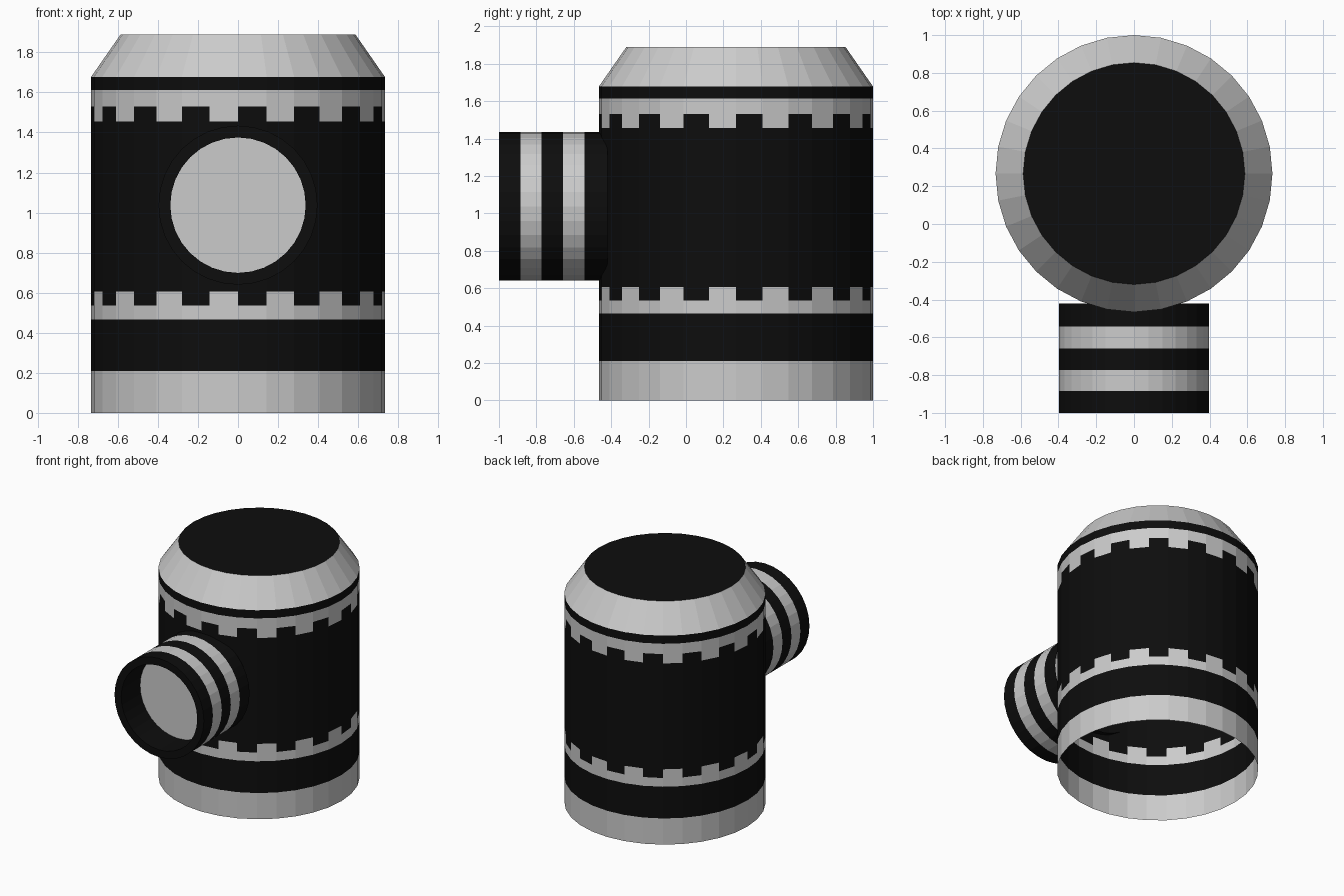
import bpy, bmesh
from math import cos, sin, tau, pi
from mathutils import Matrix

if "Cube" in bpy.data.objects:
    bpy.data.objects.remove(bpy.data.objects["Cube"])

SIDES = 32
black = bpy.data.materials.new("black")
black.diffuse_color = (0.004, 0.004, 0.004, 1)
black.use_nodes = True
black.node_tree.nodes["Principled BSDF"].inputs["Base Color"].default_value = black.diffuse_color

# local z runs along each part's axis
BODY = Matrix.Translation((0, 0.267, 0))
PIPE = Matrix.Translation((0, -1, 1.037)) @ Matrix.Rotation(-pi / 2, 4, 'X')


def shell(name, strips, frame, is_black=False, cap=False):
    """Each strip is (profile of (radius, z), step): step 'all', 'even' or 'odd' sides."""
    bm = bmesh.new()
    for profile, step in strips:
        rings = [[bm.verts.new((r * cos(tau * i / SIDES), r * sin(tau * i / SIDES), z))
                  for i in range(SIDES)] for r, z in profile]
        for low, high in zip(rings, rings[1:]):
            for i in range(SIDES):
                if step == 'all' or (i % 2 == 0) == (step == 'even'):
                    j = (i + 1) % SIDES
                    bm.faces.new((low[i], low[j], high[j], high[i]))
        if cap:
            bm.faces.new(rings[-1])
    bmesh.ops.remove_doubles(bm, verts=bm.verts, dist=1e-4)
    bmesh.ops.delete(bm, geom=[v for v in bm.verts if not v.link_faces], context='VERTS')
    bm.transform(frame)
    mesh = bpy.data.meshes.new(name)
    bm.to_mesh(mesh)
    bm.free()
    if is_black:
        mesh.materials.append(black)
    obj = bpy.data.objects.new(name, mesh)
    bpy.context.collection.objects.link(obj)


def disc(name, r, z, frame, is_black=False, flip=False):
    bm = bmesh.new()
    bmesh.ops.create_circle(bm, cap_ends=True, segments=SIDES, radius=r,
                            matrix=Matrix.Translation((0, 0, z)))
    for f in bm.faces:
        if (f.normal.z < 0) != flip:
            f.normal_flip()
    bm.transform(frame)
    mesh = bpy.data.meshes.new(name)
    bm.to_mesh(mesh)
    bm.free()
    if is_black:
        mesh.materials.append(black)
    bpy.context.collection.objects.link(bpy.data.objects.new(name, mesh))


R, TOP_R = 0.733, 0.587


def band(a, b, step='all'):
    return ([(R, a), (R, b)], step)


# main body, bottom to top, open underneath
shell("base_band", [band(0, 0.21)], BODY)
shell("lower_black_band", [band(0.21, 0.465)], BODY, True)
shell("lower_toothed_band", [band(0.465, 0.535), band(0.535, 0.605, 'odd')], BODY)
shell("middle_wall", [band(0.535, 0.605, 'even'), band(0.605, 1.455),
                      band(1.455, 1.53, 'even')], BODY, True)
shell("upper_toothed_band", [band(1.455, 1.53, 'odd'), band(1.53, 1.613)], BODY)
shell("upper_black_band", [band(1.613, 1.678)], BODY, True)
shell("sloped_shoulder", [([(R, 1.678), (TOP_R, 1.888)], 'all')], BODY)
disc("top_cover", TOP_R, 1.888, BODY, True)

# side pipe: striped outer wall, black rim and bore, recessed grey disc
P, BORE, DEPTH = 0.397, 0.338, 0.24
edges = [0, 0.115, 0.228, 0.342, 0.457, 0.58]
for i, (a, b) in enumerate(zip(edges, edges[1:])):
    shell(f"pipe_band_{i + 1}", [([(P, a), (P, b)], 'all')], PIPE, i % 2 == 0)
shell("pipe_rim_and_bore", [([(BORE, DEPTH), (BORE, 0), (P, 0)], 'all')], PIPE, True)
disc("pipe_inner_disc", BORE, DEPTH, PIPE, flip=True)
